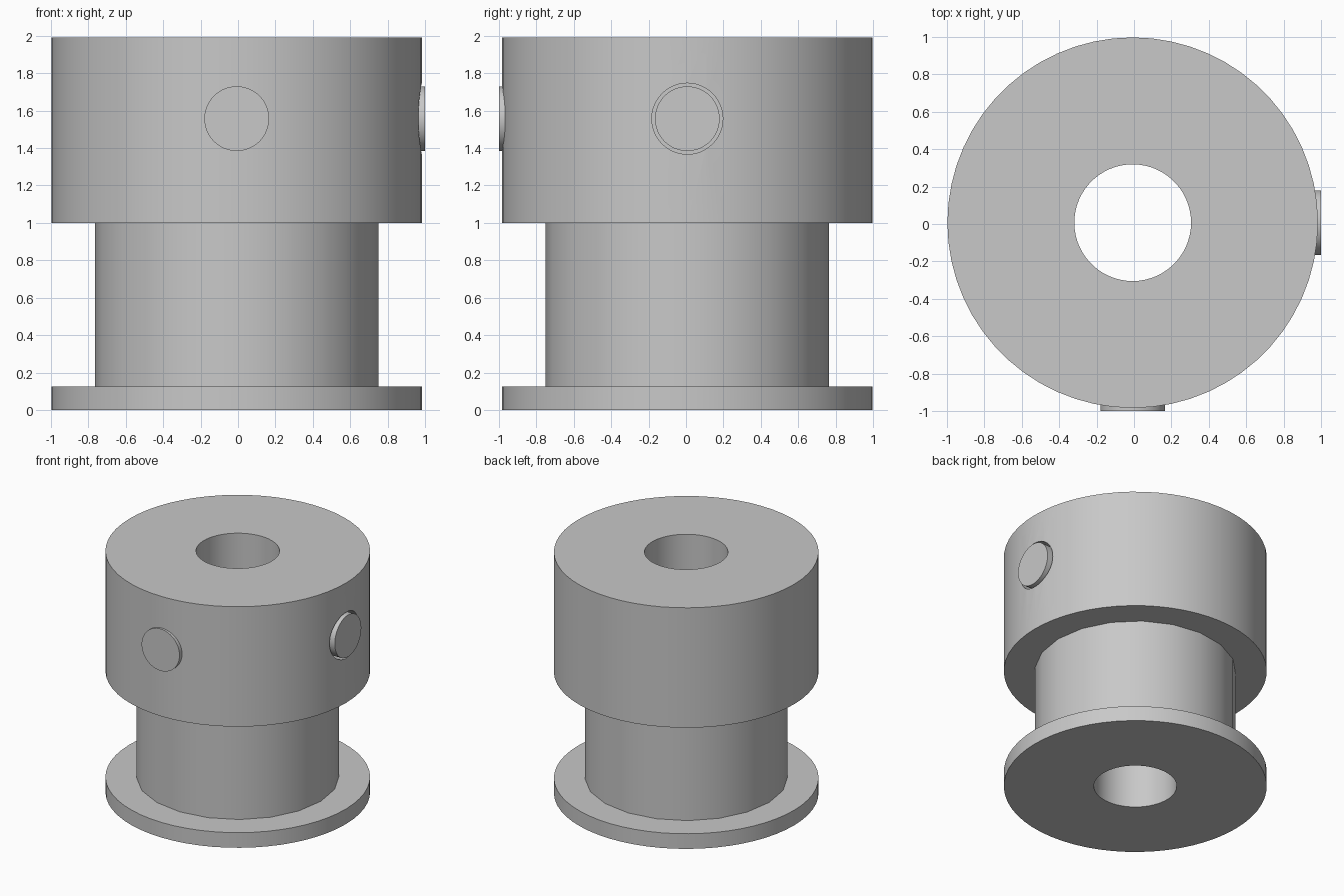
import bpy, bmesh, math
from mathutils import Matrix, Vector

if "Cube" in bpy.data.objects:
    bpy.data.objects.remove(bpy.data.objects["Cube"], do_unlink=True)

CENTRE = Vector((-0.007, 0.007, 0))
BORE = 0.312
SCREW_Z = 1.557

steel = bpy.data.materials.new("grey_metal")
steel.use_nodes = True
grey = (0.58, 0.58, 0.58, 1)
steel.diffuse_color = grey
steel.node_tree.nodes["Principled BSDF"].inputs["Base Color"].default_value = grey


def finish(name, bm):
    bmesh.ops.recalc_face_normals(bm, faces=bm.faces)
    mesh = bpy.data.meshes.new(name)
    bm.to_mesh(mesh)
    bm.free()
    obj = bpy.data.objects.new(name, mesh)
    bpy.context.collection.objects.link(obj)
    mesh.materials.append(steel)
    return obj


def smooth(obj):
    bpy.ops.object.select_all(action="DESELECT")
    obj.select_set(True)
    bpy.context.view_layer.objects.active = obj
    bpy.ops.object.shade_smooth_by_angle(angle=math.radians(30))


def rod(name, radius, start, end, direction):
    """Solid round bar lying along a horizontal direction at screw height."""
    bm = bmesh.new()
    turn = Vector(direction).to_track_quat("Z", "Y").to_matrix().to_4x4()
    middle = CENTRE + Vector((0, 0, SCREW_Z)) + Vector(direction) * (start + end) / 2
    bmesh.ops.create_cone(bm, cap_ends=True, segments=48, radius1=radius, radius2=radius,
                          depth=end - start, matrix=Matrix.Translation(middle) @ turn)
    return finish(name, bm)


# Pulley: flange, belt drum and hub as one stepped ring around the bore
sections = [(0, 0.99, 60), (0.125, 0.99, 60), (0.125, 0.758, 20),
            (1.0, 0.758, 20), (1.0, 0.99, 60), (1.99, 0.99, 60)]


def ring(bm, radius, z, count):
    return [bm.verts.new(CENTRE + Vector((radius * math.cos(a), radius * math.sin(a), z)))
            for a in (2 * math.pi * i / count for i in range(count))]


def bridge(bm, lower, upper):
    """Join two rings; the finer one may have a multiple of the other's sides."""
    if len(lower) > len(upper):
        lower, upper = upper, lower
    step = len(upper) // len(lower)
    for i in range(len(lower)):
        j = (i + 1) % len(lower)
        arc = [upper[(i * step + k) % len(upper)] for k in range(step + 1)]
        bm.faces.new([lower[j], lower[i]] + arc)


bm = bmesh.new()
rings = [ring(bm, r, z, n) for z, r, n in sections]
rings += [ring(bm, BORE, 1.99, 60), ring(bm, BORE, 0, 60)]
for a, b in zip(rings, rings[1:] + rings[:1]):
    bridge(bm, a, b)
pulley = finish("pulley_body", bm)

# Clearance hole for the side screw
cutter = rod("screw_hole_cutter", 0.19, 0.5, 1.2, (1, 0, 0))
cutter.hide_render = True
cutter.hide_viewport = True
hole = pulley.modifiers.new("screw_hole", "BOOLEAN")
hole.operation = "DIFFERENCE"
hole.solver = "EXACT"
hole.object = cutter
bpy.context.view_layer.objects.active = pulley
bpy.ops.object.modifier_apply(modifier=hole.name)
bpy.data.objects.remove(cutter, do_unlink=True)
smooth(pulley)

# Set screws standing slightly proud of the hub
for name, direction in (("front_set_screw", (0, -1, 0)), ("left_set_screw", (1, 0, 0))):
    smooth(rod(name, 0.173, 0.45, 1.007, direction))
